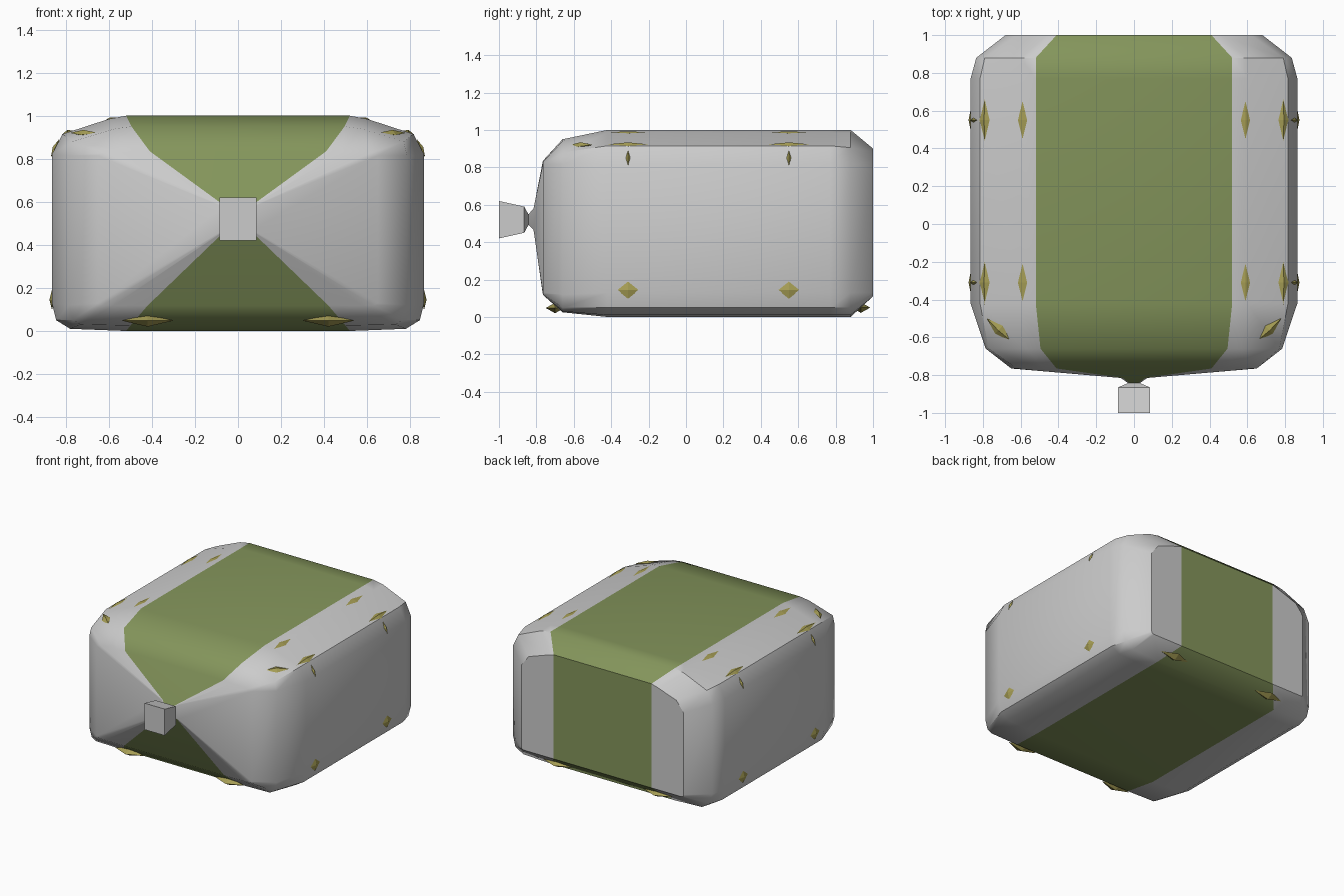
import bpy, bmesh
from math import radians

if "Cube" in bpy.data.objects:
    bpy.data.objects.remove(bpy.data.objects["Cube"])


def material(name, rgb):
    m = bpy.data.materials.new(name)
    m.diffuse_color = (*rgb, 1)
    m.use_nodes = True
    m.node_tree.nodes["Principled BSDF"].inputs["Base Color"].default_value = m.diffuse_color
    return m


grey = material("grey", (0.6, 0.6, 0.6))
green = material("green", (0.23, 0.3, 0.105))
yellow = material("yellow", (0.38, 0.34, 0.09))


def make(name, bm, mats, smooth=None):
    bmesh.ops.recalc_face_normals(bm, faces=bm.faces[:])
    me = bpy.data.meshes.new(name)
    bm.to_mesh(me)
    bm.free()
    ob = bpy.data.objects.new(name, me)
    bpy.context.collection.objects.link(ob)
    for m in mats:
        me.materials.append(m)
    if smooth:
        bpy.ops.object.select_all(action='DESELECT')
        ob.select_set(True)
        bpy.context.view_layer.objects.active = ob
        bpy.ops.object.shade_smooth_by_angle(angle=radians(smooth))
    return ob


# Half profiles (x, z), from the top stripe edge down to the bottom stripe edge
mid = [(.52, 1), (.60, .985), (.815, .915), (.865, .82),
       (.865, .13), (.845, .05), (.78, .01), (.52, 0)]
sections = [
    (1.0, [(.41, .90), (.46, .885), (.62, .83), (.68, .75),
           (.68, .13), (.678, .115), (.66, .11), (.41, .11)]),
    (.88, [(.52, 1), (.60, .985), (.79, .905), (.835, .81),
           (.835, .13), (.815, .05), (.75, .01), (.52, 0)]),
    (.77, mid),
    (-.42, mid),
    (-.66, [(.495, .95), (.57, .94), (.77, .88), (.785, .815),
            (.785, .12), (.765, .05), (.73, .03), (.50, .025)]),
    (-.765, [(.41, .835), (.48, .833), (.62, .828), (.65, .815),
             (.65, .13), (.63, .12), (.58, .118), (.42, .118)]),
    (-.815, [(.06, .58), (.063, .58), (.067, .58), (.07, .577),
             (.07, .468), (.067, .465), (.063, .465), (.06, .465)]),
    (-.85, [(.012, .54), (.014, .54), (.017, .54), (.02, .537),
            (.02, .503), (.017, .50), (.014, .50), (.012, .50)]),
]

# Body: loft through the sections, with a green stripe along the middle
bm = bmesh.new()
rings = []
for y, half in sections:
    pts = half + [(-x, z) for x, z in reversed(half)]
    rings.append([bm.verts.new((x, y, z)) for x, z in pts])
for a, b in zip(rings, rings[1:]):
    for i in range(16):
        j = (i + 1) % 16
        f = bm.faces.new((a[i], a[j], b[j], b[i]))
        f.material_index = 1 if i in (7, 15) else 0
bm.faces.new(rings[-1])
back = rings[0]
bm.faces.new(back[:8])
bm.faces.new(back[8:])
bm.faces.new((back[0], back[7], back[8], back[15])).material_index = 1
body = make("body", bm, [grey, green], 42)
for p in body.data.polygons:
    if p.center.y > .99:
        p.use_smooth = False

# Front knob: flared block on a pinched neck
bm = bmesh.new()
rings = []
for y, w, h in [(-.835, .015, .015), (-.865, .085, .07), (-1, .085, .1)]:
    rings.append([bm.verts.new((sx * w, y, .52 + sz * h))
                  for sx, sz in [(-1, -1), (1, -1), (1, 1), (-1, 1)]])
for a, b in zip(rings, rings[1:]):
    for i in range(4):
        j = (i + 1) % 4
        bm.faces.new((a[i], a[j], b[j], b[i]))
bm.faces.new(rings[0])
bm.faces.new(rings[-1])
make("front_knob", bm, [grey])


# Yellow studs: flattened octahedra, mirrored left and right
def studs(name, loc, size, tilt=0, turn=0):
    for side, s in (("right", 1), ("left", -1)):
        bm = bmesh.new()
        tips = [[bm.verts.new([d * size[k] if k == a else 0 for k in range(3)])
                 for d in (-1, 1)] for a in range(3)]
        for x in tips[0]:
            for y in tips[1]:
                for z in tips[2]:
                    bm.faces.new((x, y, z))
        ob = make(f"{name}_{side}", bm, [yellow])
        ob.location = (s * loc[0], loc[1], loc[2])
        ob.rotation_euler = (0, radians(s * tilt), radians(s * turn))


for tag, y in (("rear", .55), ("fore", -.31)):
    studs(f"shoulder_stud_{tag}", (.79, y, .922), (.03, .12, .012), 18)
    studs(f"inner_stud_{tag}", (.59, y, .987), (.025, .10, .006), 12)
    studs(f"edge_stud_{tag}", (.85, y, .85), (.012, .012, .045), -25)
    studs(f"side_stud_{tag}", (.864, y, .145), (.012, .06, .048))
studs("corner_stud", (.715, -.56, .92), (.03, .09, .015), 18, -47)
studs("bottom_stud_front", (.42, -.70, .048), (.12, .05, .028))
studs("bottom_stud_back", (.42, .935, .05), (.12, .05, .028))
